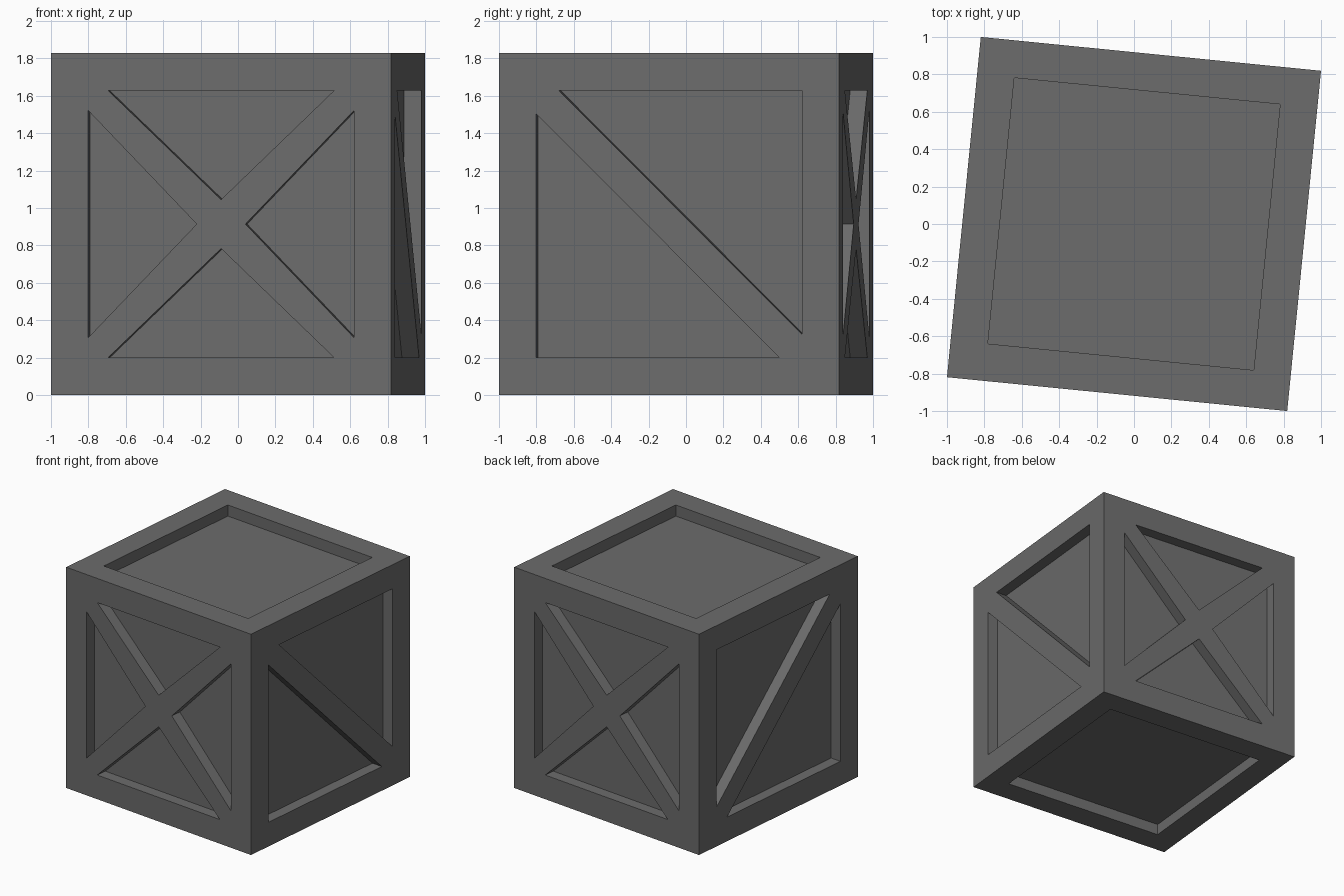
import bpy, bmesh, math
from mathutils import Matrix, Vector

if "Cube" in bpy.data.objects:
    bpy.data.objects.remove(bpy.data.objects["Cube"])

ANGLE = math.radians(-5.68)
H = 1 / (math.cos(ANGLE) + math.sin(-ANGLE))   # half side of the cube
B = H - 0.2                                    # inner edge of the frame
DEPTH = 0.092                                  # depth of recessed panels

grey = bpy.data.materials.new("dark grey")
grey.diffuse_color = (0.15, 0.15, 0.15, 1)
grey.use_nodes = True
grey.node_tree.nodes["Principled BSDF"].inputs["Base Color"].default_value = grey.diffuse_color


def make_object(name, bm):
    bmesh.ops.recalc_face_normals(bm, faces=bm.faces[:])
    mesh = bpy.data.meshes.new(name)
    bm.to_mesh(mesh)
    bm.free()
    mesh.materials.append(grey)
    obj = bpy.data.objects.new(name, mesh)
    bpy.context.collection.objects.link(obj)
    return obj


def pocket(bm, outline, normal, right, up):
    """Prism that cuts an outline (u, v) into the face with this normal."""
    n, r, t = Vector(normal), Vector(right), Vector(up)
    verts = [bm.verts.new(r * u + t * v + n * (H - DEPTH)) for u, v in outline]
    face = bm.faces.new(verts)
    out = bmesh.ops.extrude_face_region(bm, geom=[face])["geom"]
    moved = [g for g in out if isinstance(g, bmesh.types.BMVert)]
    bmesh.ops.translate(bm, verts=moved, vec=n * (DEPTH + 0.1))


# Panel outlines on each face
square = [(-B, -B), (B, -B), (B, B), (-B, B)]
wedge = [(-0.607, B), (0.607, B), (0.0, 0.131)]
half = [(-0.592, B), (B, B), (B, -0.59)]

cut = bmesh.new()
# Top and bottom: one square panel
for s in (1, -1):
    pocket(cut, square, (0, 0, s), (1, 0, 0), (0, 1, 0))
# Front and back: four wedges between crossed braces
for s in (1, -1):
    for k in range(4):
        rot = Matrix.Rotation(k * math.pi / 2, 2)
        pocket(cut, [rot @ Vector(p) for p in wedge], (0, s, 0), (1, 0, 0), (0, 0, 1))
# Left and right: two halves beside one diagonal brace
for s in (1, -1):
    for m in (1, -1):
        pocket(cut, [(m * u, m * v) for u, v in half], (s, 0, 0), (0, 1, 0), (0, 0, 1))
cutter = make_object("panel_cutter", cut)
cutter.hide_render = True

# Crate body with the panels cut out
body = bmesh.new()
bmesh.ops.create_cube(body, size=2 * H)
crate = make_object("crate", body)
mod = crate.modifiers.new("panels", 'BOOLEAN')
mod.operation = 'DIFFERENCE'
mod.solver = 'EXACT'
mod.object = cutter
bpy.context.view_layer.objects.active = crate
bpy.ops.object.modifier_apply(modifier="panels")
bpy.data.objects.remove(cutter)

# Slight turn, standing on the ground
crate.data.transform(Matrix.Translation((0, 0, H)) @ Matrix.Rotation(ANGLE, 4, 'Z'))
